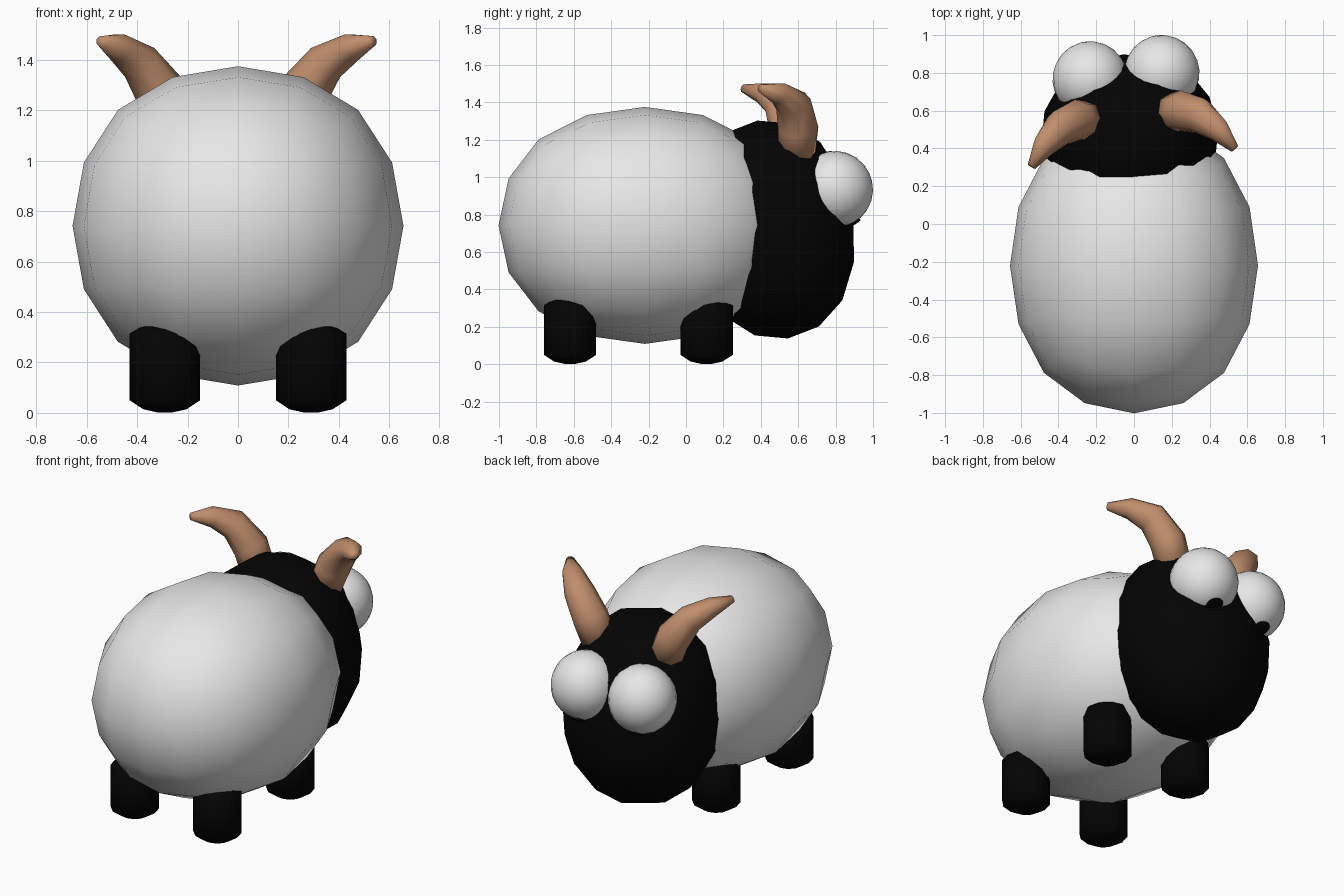
import bpy, bmesh, math
from mathutils import Matrix, Vector

if "Cube" in bpy.data.objects:
    bpy.data.objects.remove(bpy.data.objects["Cube"])


def material(name, rgb):
    m = bpy.data.materials.new(name)
    m.diffuse_color = (*rgb, 1)
    m.use_nodes = True
    m.node_tree.nodes["Principled BSDF"].inputs["Base Color"].default_value = m.diffuse_color
    return m


WOOL = material("wool white", (0.8, 0.8, 0.8))
BLACK = material("black", (0.001, 0.001, 0.001))
HORN = material("horn brown", (0.53, 0.27, 0.15))

# Head frame: turned slightly to one side
TURN = (Matrix.Translation((0, 0.3, 0)) @ Matrix.Rotation(math.radians(5), 4, 'Z')
        @ Matrix.Translation((0, -0.3, 0)))


def add(name, bm, mat, matrix=Matrix()):
    bm.transform(matrix)
    bmesh.ops.recalc_face_normals(bm, faces=bm.faces)
    me = bpy.data.meshes.new(name)
    bm.to_mesh(me)
    bm.free()
    me.materials.append(mat)
    for p in me.polygons:
        p.use_smooth = True
    ob = bpy.data.objects.new(name, me)
    bpy.context.collection.objects.link(ob)
    return ob


def place(loc, scale, tilt=0):
    return (Matrix.Translation(loc) @ Matrix.Rotation(math.radians(tilt), 4, 'X')
            @ Matrix.Diagonal((*scale, 1)))


def rounded_cube(name, mat, matrix):
    """Cube subdivided into a 16-sided ball of half-size 1."""
    bm = bmesh.new()
    bmesh.ops.create_cube(bm, size=2 / 0.835)
    ob = add(name, bm, mat, matrix)
    sub = ob.modifiers.new("round", 'SUBSURF')
    sub.levels = sub.render_levels = 2
    sub.subdivision_type = 'CATMULL_CLARK'
    return ob


def ball(name, mat, matrix, u=24, v=12):
    bm = bmesh.new()
    bmesh.ops.create_uvsphere(bm, u_segments=u, v_segments=v, radius=1)
    return add(name, bm, mat, matrix)


def loft(bm, rings):
    """Skin rings of points, capping both ends."""
    loops = [[bm.verts.new(p) for p in r] for r in rings]
    n = len(loops[0])
    for a, b in zip(loops, loops[1:]):
        for i in range(n):
            j = (i + 1) % n
            bm.faces.new((a[i], a[j], b[j], b[i]))
    bm.faces.new(loops[0])
    bm.faces.new(loops[-1])


def leg(name, x, y):
    profile = [(0.03, 0.002), (0.085, 0.014), (0.14, 0.05), (0.14, 0.315), (0.085, 0.347),
               (0.03, 0.357)]
    bm = bmesh.new()
    loft(bm, [[(x + r * math.cos(i * math.pi / 6), y + r * math.sin(i * math.pi / 6), z)
               for i in range(12)] for r, z in profile])
    add(name, bm, BLACK)


def horn(name, side):
    # centre, thickness across, thickness front to back
    path = [((0.215, 0.572, 1.11), 0.105, 0.10), ((0.275, 0.577, 1.26), 0.105, 0.108),
            ((0.37, 0.543, 1.39), 0.082, 0.098), ((0.465, 0.455, 1.45), 0.058, 0.065),
            ((0.54, 0.352, 1.475), 0.022, 0.024)]
    pts = [Vector(p) for p, _, _ in path]
    rings = []
    for k, (_, ra, rb) in enumerate(path):
        t = (pts[min(k + 1, 4)] - pts[max(k - 1, 0)]).normalized()
        a = t.cross(Vector((0, 1, 0))).normalized()
        b = t.cross(a)
        rings.append([pts[k] + a * ra * math.cos(i * math.pi / 4)
                      + b * rb * math.sin(i * math.pi / 4) for i in range(8)])
    bm = bmesh.new()
    loft(bm, rings)
    add(name, bm, HORN, TURN @ Matrix.Diagonal((side, 1, 1, 1)))


# Body and head
rounded_cube("body", WOOL, place((0, -0.22, 0.742), (0.653, 0.778, 0.63)))
rounded_cube("head", BLACK, TURN @ place((-0.008, 0.465, 0.72), (0.468, 0.435, 0.585), 8))

# Legs
for label, y in (("rear", -0.62), ("front", 0.11)):
    for side, x in (("left", -0.29), ("right", 0.29)):
        leg(f"{label}_leg_{side}", x, y)

# Eyes, pupils and horns
for side, s in (("left", -1), ("right", 1)):
    ball(f"eye_{side}", WOOL,
         TURN @ place((s * 0.19, 0.785, 0.935), (0.2, 0.2, 0.205), 12)
         @ Matrix.Rotation(math.pi / 2, 4, 'X'))
    ball(f"pupil_{side}", BLACK,
         TURN @ place((s * 0.19, 0.872, 0.752), (0.052, 0.052, 0.012), 25), 16, 8)
    horn(f"horn_{side}", s)
